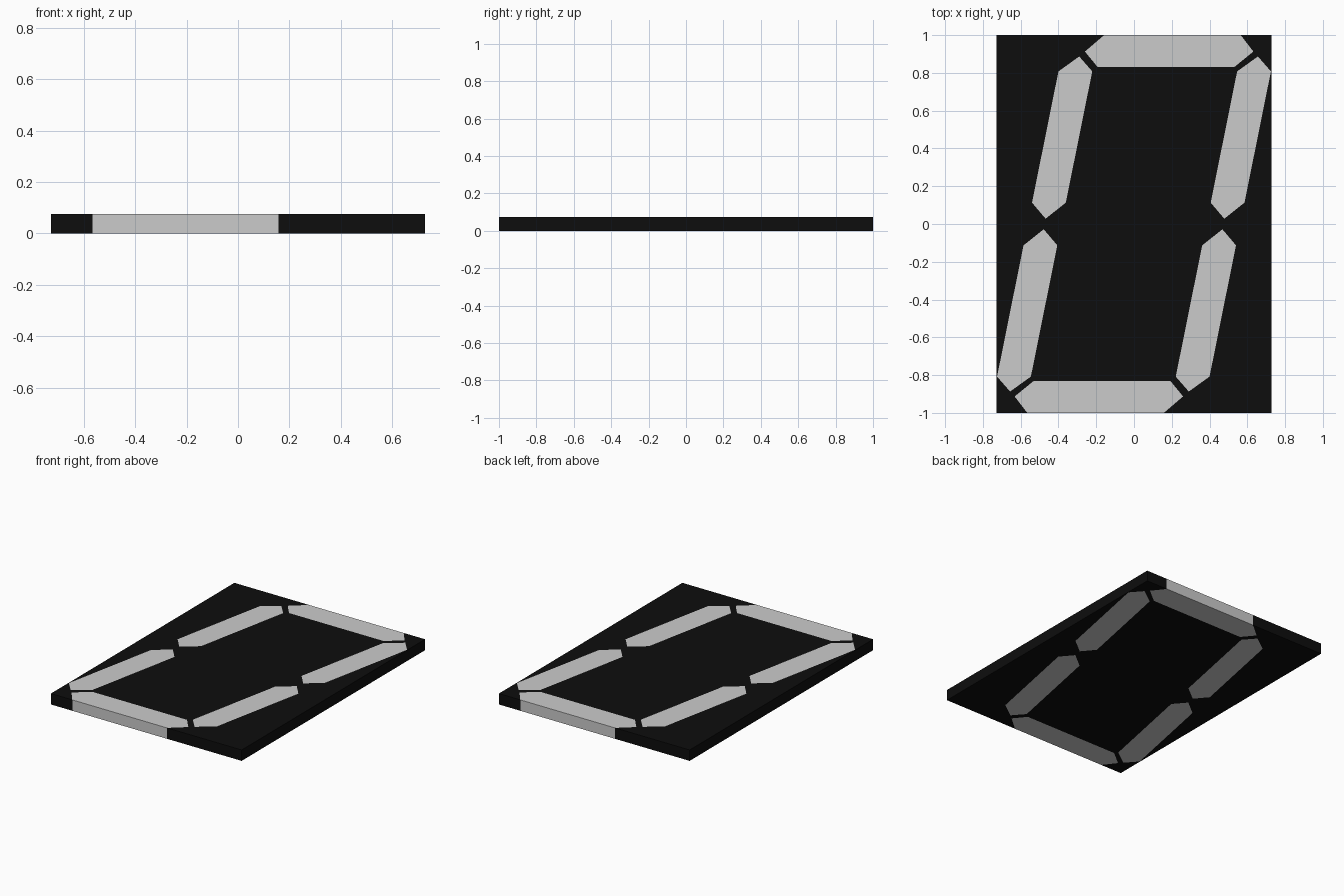
import bpy, bmesh
from mathutils import Vector
from mathutils.geometry import delaunay_2d_cdt

if "Cube" in bpy.data.objects:
    bpy.data.objects.remove(bpy.data.objects["Cube"])

THICK = 0.075
HALF_W, HALF_D = 0.728, 1.0

panel = [(-HALF_W, -HALF_D), (HALF_W, -HALF_D), (HALF_W, HALF_D), (-HALF_W, HALF_D)]

# Segment outlines for the upper half, counter-clockwise
top = [(-0.26, 0.913), (-0.19, 0.83), (0.53, 0.83), (0.632, 0.913), (0.565, 1), (-0.158, 1)]
top[1] = (-0.192, 0.83)
upper_left = [(-0.29, 0.887), (-0.4, 0.808), (-0.54, 0.113),
              (-0.468, 0.028), (-0.361, 0.113), (-0.221, 0.808)]
upper_right = [(x + 0.946, y) for x, y in upper_left]


def half_turn(outline):
    return [(-x, -y) for x, y in outline]


segments = {
    "segment_top": top,
    "segment_upper_left": upper_left,
    "segment_upper_right": upper_right,
    "segment_bottom": half_turn(top),
    "segment_lower_right": half_turn(upper_left),
    "segment_lower_left": half_turn(upper_right),
}


def extrude_part(name, points, faces, material=None):
    bm = bmesh.new()
    verts = [bm.verts.new((p[0], p[1], 0)) for p in points]
    for f in faces:
        bm.faces.new([verts[i] for i in f])
    loose = [v for v in bm.verts if not v.link_faces]
    bmesh.ops.delete(bm, geom=loose, context='VERTS')
    ext = bmesh.ops.extrude_face_region(bm, geom=bm.faces[:], use_keep_orig=True)
    moved = [g for g in ext["geom"] if isinstance(g, bmesh.types.BMVert)]
    bmesh.ops.translate(bm, verts=moved, vec=(0, 0, THICK))
    bmesh.ops.recalc_face_normals(bm, faces=bm.faces[:])
    mesh = bpy.data.meshes.new(name)
    bm.to_mesh(mesh)
    bm.free()
    obj = bpy.data.objects.new(name, mesh)
    bpy.context.collection.objects.link(obj)
    if material:
        mesh.materials.append(material)


black = bpy.data.materials.new("black")
black.diffuse_color = (0.004, 0.004, 0.004, 1)
black.use_nodes = True
black.node_tree.nodes["Principled BSDF"].inputs["Base Color"].default_value = black.diffuse_color

# Backing panel with segment-shaped openings
points, loops = [], []
for outline in [panel, *segments.values()]:
    start = len(points)
    points += [Vector(p) for p in outline]
    loops.append(list(range(start, len(points))))
out_verts, _, out_faces, _, _, origins = delaunay_2d_cdt(points, [], loops, 0, 1e-5)
solid = [f for f, o in zip(out_faces, origins) if list(o) == [0]]
extrude_part("backing_panel", out_verts, solid, black)

# Display segments filling the openings
for name, outline in segments.items():
    extrude_part(name, outline, [range(len(outline))])
